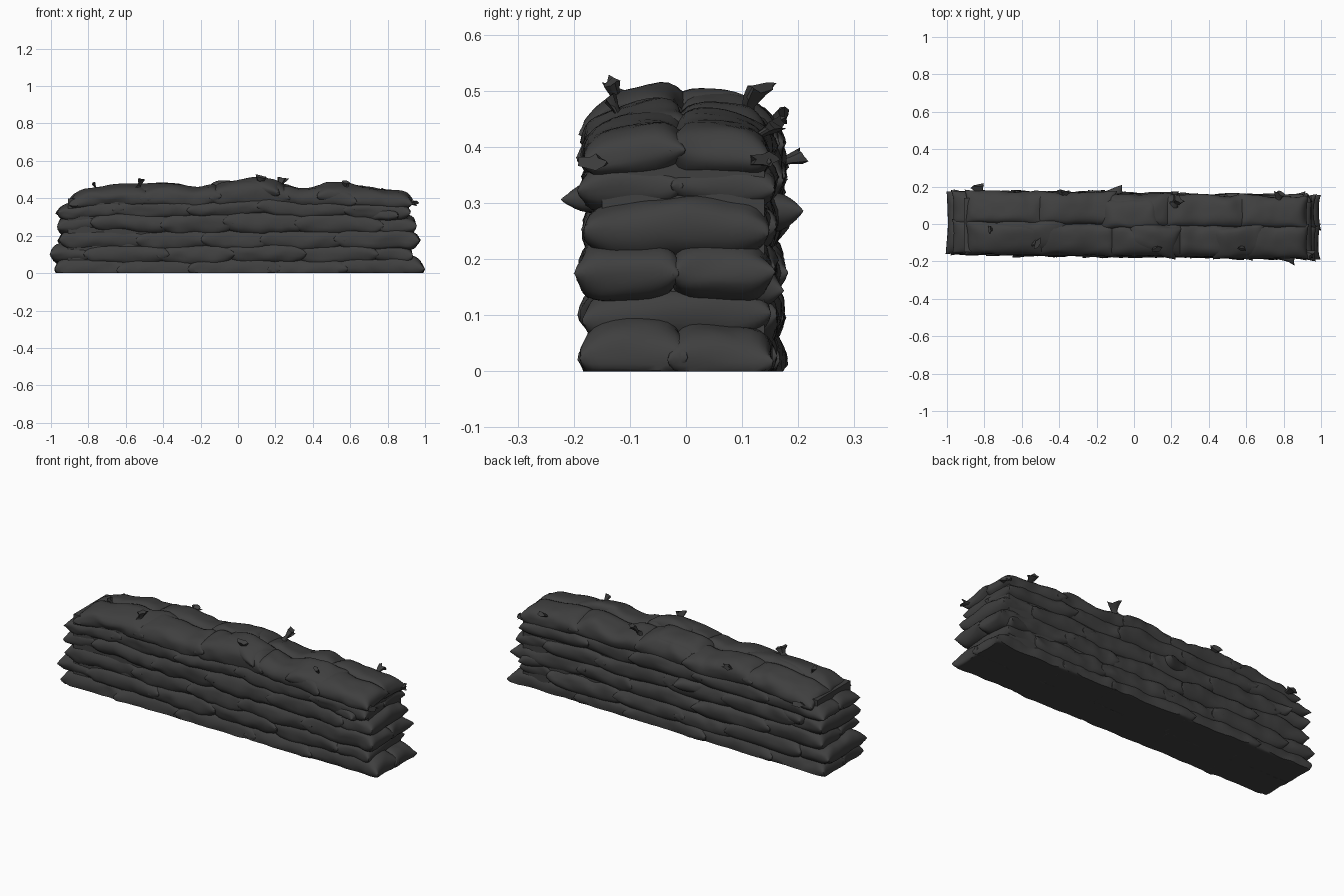
import bpy, bmesh, math, random
from mathutils import Vector, Matrix, noise

if "Cube" in bpy.data.objects:
    bpy.data.objects.remove(bpy.data.objects["Cube"])

random.seed(4)
cloth = bpy.data.materials.new("dark_sackcloth")
cloth.diffuse_color = (0.05, 0.05, 0.05, 1)
cloth.use_nodes = True
cloth.node_tree.nodes["Principled BSDF"].inputs["Base Color"].default_value = cloth.diffuse_color

# Height of the wall's crest along x
CREST = [(-1.0, 0.40), (-0.9, 0.435), (-0.78, 0.462), (-0.6, 0.472), (-0.35, 0.487),
         (-0.22, 0.468), (-0.1, 0.487), (0.1, 0.508), (0.25, 0.49), (0.34, 0.462),
         (0.5, 0.482), (0.65, 0.462), (0.88, 0.448), (1.0, 0.42)]


def crest(x):
    x = max(-0.999, min(0.999, x))
    for (xa, za), (xb, zb) in zip(CREST, CREST[1:]):
        if xa <= x <= xb:
            t = (x - xa) / (xb - xa)
            return za + (zb - za) * t * t * (3 - 2 * t)


def finish(bm, name, angle=50):
    bmesh.ops.recalc_face_normals(bm, faces=bm.faces)
    mesh = bpy.data.meshes.new(name)
    bm.to_mesh(mesh)
    bm.free()
    mesh.materials.append(cloth)
    ob = bpy.data.objects.new(name, mesh)
    bpy.context.collection.objects.link(ob)
    bpy.ops.object.select_all(action='DESELECT')
    bpy.context.view_layer.objects.active = ob
    ob.select_set(True)
    bpy.ops.object.shade_smooth_by_angle(angle=math.radians(angle))
    return ob


def settle(p, layer):
    """Shared sag, lumps and drift of the whole wall, so neighbours stay packed."""
    k = max(0, p.z / 0.49)
    n = noise.noise(Vector((p.x * 4, p.y * 4, layer * 1.3)))
    m = noise.noise(Vector((p.x * 10, p.y * 9, p.z * 15 + 7)))
    f = noise.noise(Vector((p.x * 20, p.y * 20, p.z * 30)))
    z = p.z + k ** 3 * (crest(p.x) - 0.49) - 0.9 * k ** 4 * p.y ** 2
    z += 0.014 * n + 0.008 * m + 0.004 * f
    y = p.y - 0.014 * p.x - 0.005 + 0.010 * m + 0.004 * f
    return Vector((p.x + 0.006 * m, y, max(z, 0)))


def bag(name, centre, length, width, height, turn=0, tilt=0, ear=0.03, layer=0):
    """Stuffed pillow: two domed sheets welded along a pointed-corner seam."""
    bm = bmesh.new()
    mat = (Matrix.Translation(centre) @ Matrix.Rotation(turn, 4, 'Z')
           @ Matrix.Rotation(tilt, 4, 'X'))
    ears = {(a, b): random.uniform(0, ear) for a in (-1, 1) for b in (-1, 1)}
    for side in (1, -1):
        new = bmesh.ops.create_grid(bm, x_segments=30, y_segments=14, size=1)['verts']
        for v in new:
            u = math.sin(v.co.x * math.pi / 2)
            w = math.sin(v.co.y * math.pi / 2)
            dome = max(0, (1 - abs(u) ** 5) * (1 - abs(w) ** 4)) ** 0.45
            e = 1 + ears[(1 if u > 0 else -1, 1 if w > 0 else -1)] * abs(u * w) ** 6
            x = u * length / 2 * (1 - 0.035 * (1 - w * w)) * e
            y = w * width / 2 * (1 - 0.03 * (1 - u * u)) * (1 + (e - 1) * 2)
            v.co = settle(mat @ Vector((x, y, side * dome * height / 2)), layer)
    bmesh.ops.remove_doubles(bm, verts=bm.verts, dist=0.0004)
    return finish(bm, name)


def tied_neck(name, pos, direction, size):
    """Gathered cloth end: a pleated, ragged fan flaring out of a knot."""
    bm = bmesh.new()
    quat = Vector(direction).to_track_quat('Z', 'Y')
    n, rings = 10, []
    for t, r in ((-0.4, 0.8), (0.1, 0.4), (0.5, 0.6), (1, 1.0)):
        ring = []
        for i in range(n):
            a = 2 * math.pi * i / n
            rr = r * (1 - 0.3 * max(t, 0) * (i % 2)) * random.uniform(0.8, 1.15)
            p = Vector((rr * math.cos(a) * 0.8, rr * math.sin(a) * 0.35,
                        t * random.uniform(0.75, 1.15))) * size
            ring.append(bm.verts.new(Vector(pos) + quat @ p))
        rings.append(ring)
    for lo, hi in zip(rings, rings[1:]):
        for i in range(n):
            j = (i + 1) % n
            bm.faces.new((lo[i], lo[j], hi[j], hi[i]))
    bm.faces.new(rings[-1])
    finish(bm, name, 25)


# Packed core closing the gaps between bags
bm = bmesh.new()
bmesh.ops.create_cube(bm, size=1, matrix=Matrix.Translation((0, -0.005, 0.2))
                      @ Matrix.Diagonal((1.82, 0.29, 0.4, 1)))
finish(bm, "packed_core")

# Courses: seam height, bag height, left end, right end, bags per row, header ends
courses = [
    (0.022, 0.125, -0.98, 0.995, 5, False),
    (0.100, 0.115, -0.995, 0.925, 4, True),
    (0.178, 0.115, -0.96, 0.97, 5, False),
    (0.268, 0.125, -0.96, 0.945, 4, True),
    (0.352, 0.115, -0.97, 0.92, 5, False),
    (0.425, 0.125, -0.90, 0.93, 5, False),
]
for c, (z, h, x0, x1, count, headers) in enumerate(courses):
    if headers:
        for tag, x in (("left", x0 + 0.1), ("right", x1 - 0.1)):
            bag(f"header_bag_{c + 1}_{tag}", (x, 0, z), 0.335, 0.21, h,
                turn=math.pi / 2 + random.uniform(-0.04, 0.04), layer=c)
        x0, x1 = x0 + 0.17, x1 - 0.17
    for row, s in (("front", -1), ("back", 1)):
        cuts = [x0 + (x1 - x0) * i / count for i in range(count + 1)]
        for i in range(1, count):
            cuts[i] += random.uniform(-0.06, 0.06)
        for i in range(count):
            a = cuts[i] - (0.03 if i else 0)
            b = cuts[i + 1] + (0.03 if i < count - 1 else 0)
            bag(f"{row}_bag_{c + 1}_{i + 1}",
                ((a + b) / 2, s * 0.08 + random.uniform(-0.004, 0.004),
                 z + random.uniform(-0.004, 0.004)),
                b - a, 0.18, h * random.uniform(0.98, 1.1),
                turn=random.uniform(-0.02, 0.02), tilt=-s * 0.04 * (c == 5), layer=c)

# Loose bags thrown over the top
for i, (x, y, z, l, turn, tilt) in enumerate([
        (0.10, -0.07, 0.450, 0.28, -0.2, 0.12),
        (0.56, -0.08, 0.445, 0.30, 0.12, 0.12),
        (-0.02, 0.06, 0.448, 0.32, 0.06, -0.08),
        (-0.55, -0.06, 0.440, 0.40, 0.04, 0.08)]):
    bag(f"loose_bag_{i + 1}", (x, y, z), l, 0.17, 0.095, turn, tilt, layer=5)

# Stray corners of sacks poking out of the sides
for i, (x, y, z, turn) in enumerate([
        (-0.16, 0.125, 0.29, 0.30), (0.76, -0.12, 0.335, -0.25),
        (0.82, 0.115, 0.155, 0.25), (-0.74, 0.115, 0.29, -0.2)]):
    bag(f"stray_bag_{i + 1}", (x, y, z), 0.22, 0.10, 0.07, turn, ear=0.08, layer=3)

# Tied necks on the top and upper sides
for i, (pos, d, size) in enumerate([
        ((0.12, -0.12, 0.478), (0.1, -0.4, 1), 0.045),
        ((0.58, -0.12, 0.458), (-0.2, -0.5, 1), 0.035),
        ((0.22, 0.11, 0.470), (0.4, 0.5, 0.8), 0.05),
        ((-0.38, 0.14, 0.44), (0.2, 1, 0.5), 0.045),
        ((0.77, 0.13, 0.42), (0.3, 1, 0.6), 0.045),
        ((-0.53, -0.10, 0.465), (0.4, -0.2, 1), 0.045),
        ((-0.82, 0.16, 0.37), (-0.3, 1, 0.3), 0.05),
        ((0.91, -0.15, 0.37), (1, -0.5, 0.1), 0.045),
        ((0.90, 0.12, 0.37), (1, 0.6, 0.2), 0.045),
        ((-0.76, -0.03, 0.455), (-0.5, 0, 1), 0.03)]):
    tied_neck(f"tied_neck_{i + 1}", pos, d, size)
